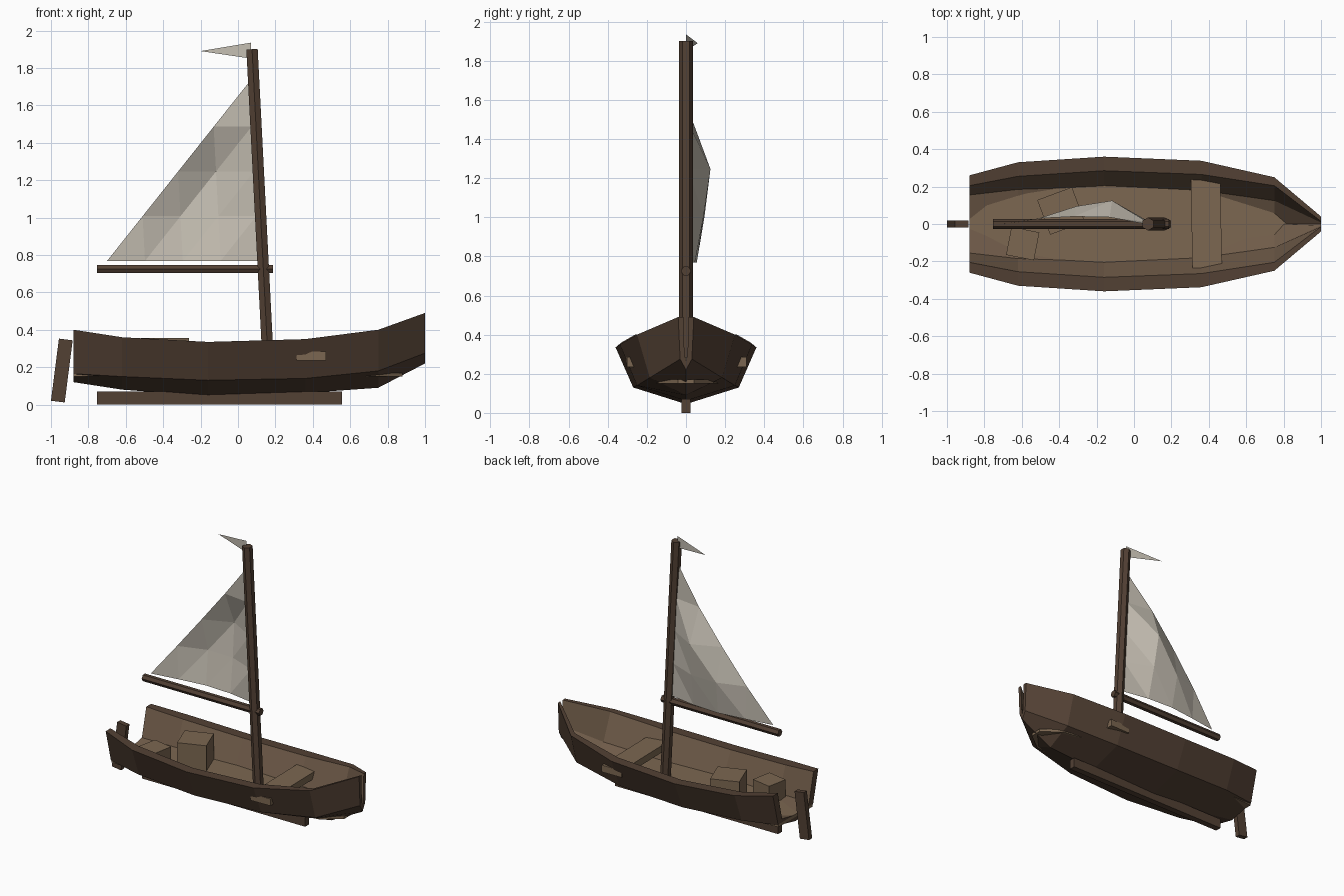
import bpy, bmesh, math
from mathutils import Vector, Matrix

if "Cube" in bpy.data.objects:
    bpy.data.objects.remove(bpy.data.objects["Cube"])


def material(name, rgb):
    m = bpy.data.materials.new(name)
    m.diffuse_color = (*rgb, 1)
    m.use_nodes = True
    m.node_tree.nodes["Principled BSDF"].inputs["Base Color"].default_value = m.diffuse_color
    return m


DARK = material("dark_wood", (0.085, 0.052, 0.034))
MID = material("plank_wood", (0.16, 0.105, 0.066))
LIGHT = material("light_wood", (0.20, 0.135, 0.082))
CLOTH = material("canvas", (0.55, 0.51, 0.44))


def make(name, verts, faces, *mats):
    me = bpy.data.meshes.new(name)
    me.from_pydata(verts, [], faces)
    for m in mats:
        me.materials.append(m)
    ob = bpy.data.objects.new(name, me)
    bpy.context.collection.objects.link(ob)
    return ob


def fix_normals(ob):
    bm = bmesh.new()
    bm.from_mesh(ob.data)
    bmesh.ops.recalc_face_normals(bm, faces=bm.faces)
    bm.to_mesh(ob.data)
    bm.free()


def box(name, center, size, mat, axis='Z', deg=0):
    ob = make(name, [], [], mat)
    bm = bmesh.new()
    bmesh.ops.create_cube(bm, size=1, matrix=Matrix.Diagonal((*size, 1)))
    bm.to_mesh(ob.data)
    bm.free()
    ob.location = center
    ob.rotation_euler['XYZ'.index(axis)] = math.radians(deg)
    return ob


def pole(name, a, b, r, sides, mat):
    a, b = Vector(a), Vector(b)
    ob = make(name, [], [], mat)
    bm = bmesh.new()
    bmesh.ops.create_cone(bm, cap_ends=True, segments=sides, radius1=r,
                          radius2=r, depth=(b - a).length)
    bm.to_mesh(ob.data)
    bm.free()
    ob.location = (a + b) / 2
    ob.rotation_euler = (0, math.atan2(b.x - a.x, b.z - a.z), 0)
    return ob


# hull stations: x, gunwale (y, z), chine (y, z), keel z, inner gunwale y, inner chine y
stations = [
    (-0.88, 0.26, 0.40, 0.20, 0.165, 0.12, 0.205, 0.155),
    (-0.62, 0.33, 0.36, 0.25, 0.15, 0.08, 0.255, 0.185),
    (-0.16, 0.36, 0.335, 0.27, 0.13, 0.045, 0.285, 0.20),
    (0.36, 0.338, 0.35, 0.25, 0.14, 0.062, 0.265, 0.18),
    (0.75, 0.25, 0.40, 0.185, 0.18, 0.09, 0.205, 0.125),
    (1.00, 0.04, 0.49, 0.03, 0.275, 0.22, 0.014, 0.008),
]
verts, faces = [], []
for x, gy, gz, cy, cz, kz, iy, jy in stations:
    verts += [(x, -gy, gz), (x, -cy, cz), (x, 0, kz), (x, cy, cz), (x, gy, gz),
              (x, iy, gz), (x, jy, cz + 0.03), (x, 0, kz + 0.045),
              (x, -jy, cz + 0.03), (x, -iy, gz)]
for s in range(len(stations) - 1):
    for k in range(10):
        a, b = s * 10 + k, s * 10 + (k + 1) % 10
        faces.append((a, b, b + 10, a + 10))
for e in (0, 10 * (len(stations) - 1)):
    for p, q, r, t in ((0, 1, 8, 9), (1, 2, 7, 8), (2, 3, 6, 7), (3, 4, 5, 6)):
        faces.append((e + p, e + q, e + r, e + t))
hull = make("hull", verts, faces, DARK, MID)
for f in hull.data.polygons[:50]:
    f.material_index = int(5 <= f.index % 10 <= 8)
fix_normals(hull)

# floor boards
rim = [(-0.88, 0.195), (-0.62, 0.215), (-0.16, 0.225), (0.36, 0.205), (0.75, 0.14), (0.88, 0.04)]
ring = [(x, -y) for x, y in rim] + [(x, y) for x, y in reversed(rim)]
n = len(ring)
floor = make("floor", [(x, y, z) for z in (0.15, 0.17) for x, y in ring],
             [tuple(range(n)), tuple(range(n, 2 * n))] +
             [(i, (i + 1) % n, (i + 1) % n + n, i + n) for i in range(n)], LIGHT)
fix_normals(floor)

# keel, rudder, seat and cargo
box("keel", (-0.10, 0, 0.035), (1.31, 0.046, 0.07), DARK)
box("rudder", (-0.942, 0, 0.182), (0.074, 0.036, 0.335), DARK, 'Y', 7.3)
box("seat", (0.387, 0.002, 0.26), (0.158, 0.61, 0.05), LIGHT, 'Z', 1)
box("large_crate", (-0.39, 0.07, 0.26), (0.198, 0.198, 0.19), LIGHT, 'Z', 20.5)
box("small_crate", (-0.595, -0.105, 0.235), (0.152, 0.152, 0.14), LIGHT, 'Z', -11)

# mast and boom
pole("mast", (0.165, 0, 0.15), (0.075, 0, 1.90), 0.035, 6, DARK)
pole("boom", (-0.755, 0, 0.725), (0.187, 0, 0.725), 0.026, 6, DARK)

# sail: triangular grid of four rows with belly depth per point
belly = [[0, 0.03, 0.055, 0.045, 0.01], [0.03, 0.095, 0.09, 0.01],
         [0.04, 0.125, 0.01], [0.036, 0.01], [0]]
clew, tack, head = Vector((-0.70, 0, 0.768)), Vector((0.11, 0, 0.768)), Vector((0.06, 0, 1.725))
verts, faces, idx = [], [], {}
for r, row in enumerate(belly):
    for c, y in enumerate(row):
        idx[r, c] = len(verts)
        p = clew + (tack - clew) * c / 4 + (head - clew) * r / 4
        verts.append((p.x, y, p.z))
for r in range(4):
    for c in range(4 - r):
        faces.append((idx[r, c], idx[r, c + 1], idx[r + 1, c]))
        if c < 3 - r:
            faces.append((idx[r, c + 1], idx[r + 1, c + 1], idx[r + 1, c]))
make("sail", verts, faces, CLOTH)

# pennant at the masthead
make("pennant", [(0.07, 0, 1.85), (0.07, 0, 1.935), (-0.20, 0.06, 1.89)], [(0, 1, 2)], CLOTH)
